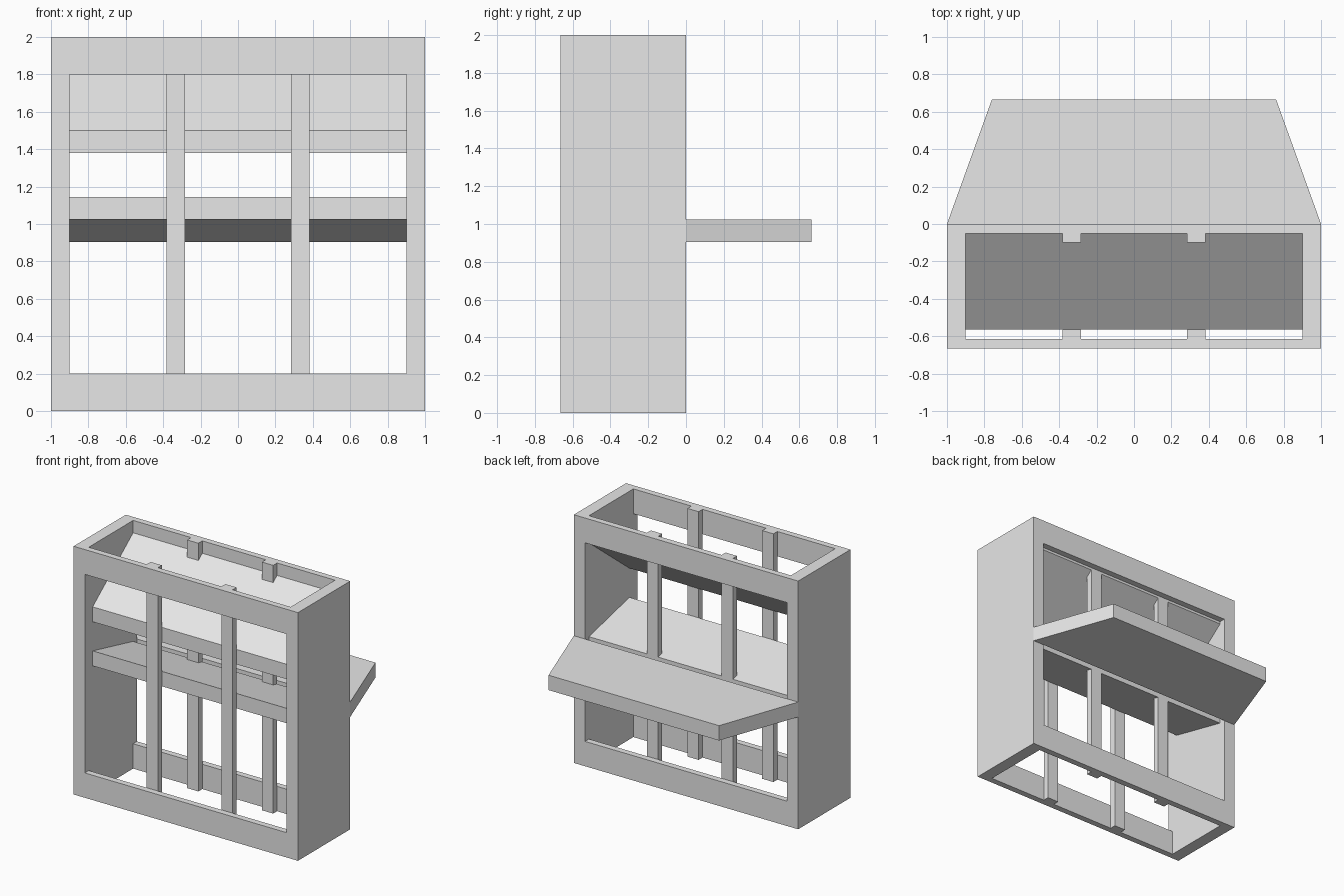
import bpy
import bmesh

cube = bpy.data.objects.get("Cube")
if cube:
    bpy.data.objects.remove(cube, do_unlink=True)

# Single plain grey for every part
grey = bpy.data.materials.new("plain_grey")
grey.use_nodes = True
grey.diffuse_color = (0.8, 0.8, 0.8, 1)
grey.node_tree.nodes["Principled BSDF"].inputs["Base Color"].default_value = (0.8, 0.8, 0.8, 1)

DEPTH = 0.665     # frame depth, running from y = -DEPTH to y = 0
WALL = 0.1        # side wall thickness
RAIL = 0.05       # rail and bar depth
INNER = 1 - WALL  # half width of the opening
BOARD = 0.12      # board thickness


def prism(name, profile, axis, low, high):
    """Extrude a 2D profile along x (profile in y, z) or z (profile in x, y)."""
    bm = bmesh.new()
    place = (lambda p: (low, *p)) if axis == "x" else (lambda p: (*p, low))
    face = bm.faces.new([bm.verts.new(place(p)) for p in profile])
    moved = bmesh.ops.extrude_face_region(bm, geom=[face])["geom"]
    shift = (high - low, 0, 0) if axis == "x" else (0, 0, high - low)
    verts = [g for g in moved if isinstance(g, bmesh.types.BMVert)]
    bmesh.ops.translate(bm, verts=verts, vec=shift)
    bmesh.ops.recalc_face_normals(bm, faces=bm.faces)
    mesh = bpy.data.meshes.new(name)
    bm.to_mesh(mesh)
    bm.free()
    mesh.materials.append(grey)
    obj = bpy.data.objects.new(name, mesh)
    bpy.context.collection.objects.link(obj)
    return obj


def box(name, x, y, z):
    rect = [(x[0], y[0]), (x[1], y[0]), (x[1], y[1]), (x[0], y[1])]
    return prism(name, rect, "z", *z)


def sloped_board(name, front_z, back_z):
    """Board between the side walls with vertical ends and sloping faces."""
    front, back = RAIL * 2 - DEPTH, -RAIL
    side = [(front, front_z), (back, back_z),
            (back, back_z + BOARD), (front, front_z + BOARD)]
    return prism(name, side, "x", -INNER, INNER)


# Side walls
box("left_wall", (INNER, 1), (-DEPTH, 0), (0, 2))
box("right_wall", (-1, -INNER), (-DEPTH, 0), (0, 2))

# Rails on the front and back, with vertical bars on their inner faces
for end, rail_y, bar_y in (("front", -DEPTH, RAIL - DEPTH), ("back", -RAIL, -2 * RAIL)):
    for level, z in (("lower", 0), ("upper", 1.8)):
        box(f"{end}_{level}_rail", (-INNER, INNER), (rail_y, rail_y + RAIL), (z, z + 0.2))
    for side, sign in (("left", 1), ("right", -1)):
        x = sign / 3
        box(f"{end}_{side}_bar", (x - 0.05, x + 0.05), (bar_y, bar_y + RAIL), (0, 2))

# Sloping boards inside the frame
sloped_board("inner_shelf", 1.025, 0.905)
sloped_board("upper_baffle", 1.38, 1.78)

# Tapered shelf projecting from the back
prism("outer_shelf", [(-1, 0), (1, 0), (0.76, DEPTH), (-0.76, DEPTH)],
      "z", 0.905, 0.905 + BOARD)
